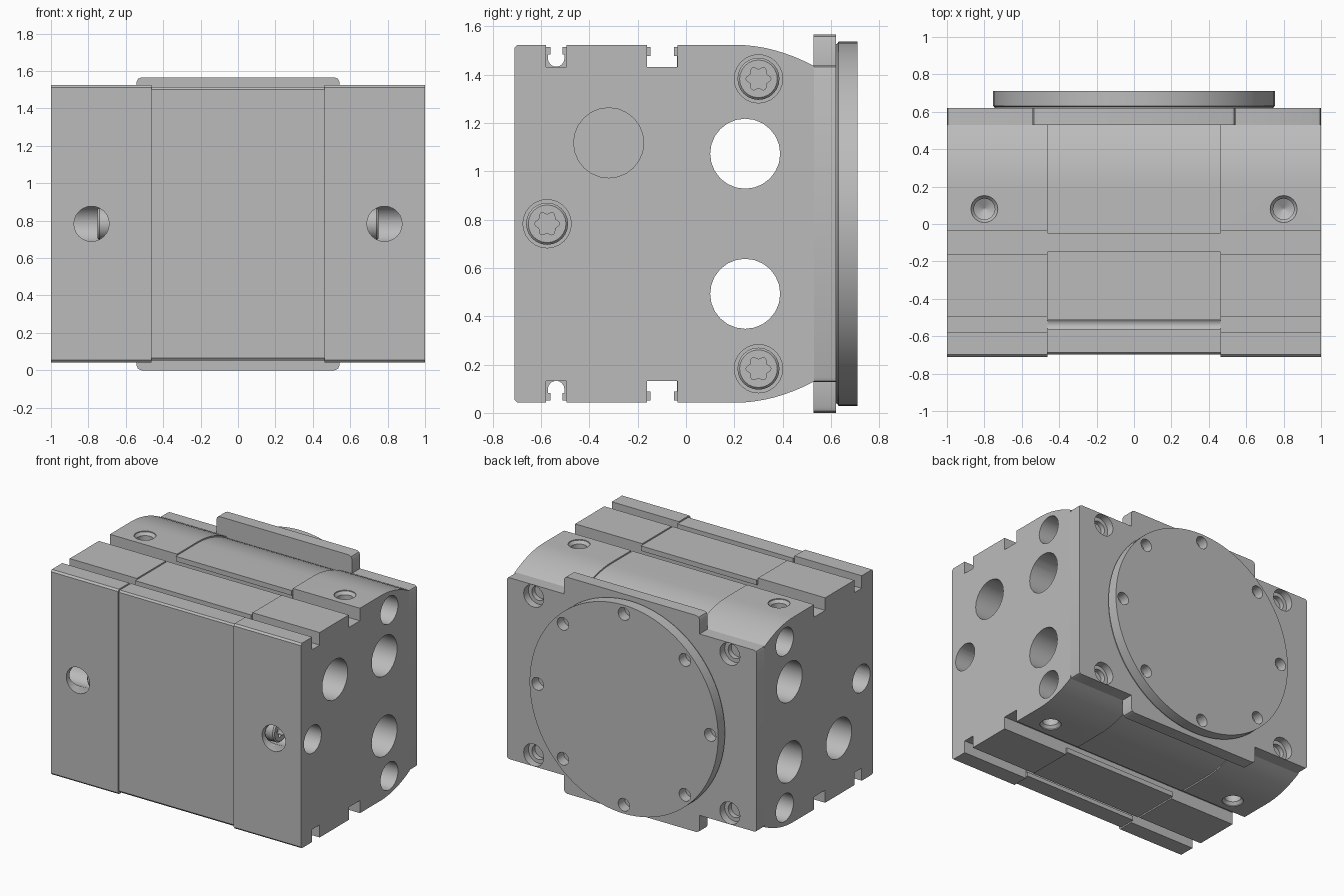
import bpy, math

if "Cube" in bpy.data.objects:
    bpy.data.objects.remove(bpy.data.objects["Cube"])

ZC = 0.783          # height of the horizontal symmetry plane
grey = bpy.data.materials.new("machined_grey")
grey.diffuse_color = (0.5, 0.5, 0.5, 1)
grey.use_nodes = True
grey.node_tree.nodes["Principled BSDF"].inputs["Base Color"].default_value = grey.diffuse_color


def loft(name, axis, rings):
    """Solid through rings of (offset along axis, 2D points); heights are relative to ZC."""
    place = {'x': lambda o, u, v: (o, u, v + ZC),
             'y': lambda o, u, v: (u, o, v + ZC),
             'z': lambda o, u, v: (u, v, o + ZC)}[axis]
    n = len(rings[0][1])
    verts = [place(o, u, v) for o, pts in rings for u, v in pts]
    faces = [tuple(range(n)), tuple(range((len(rings) - 1) * n, len(rings) * n))]
    for r in range(len(rings) - 1):
        for i in range(n):
            j = (i + 1) % n
            faces.append((r * n + i, r * n + j, r * n + n + j, r * n + n + i))
    me = bpy.data.meshes.new(name)
    me.from_pydata(verts, [], faces)
    ob = bpy.data.objects.new(name, me)
    bpy.context.collection.objects.link(ob)
    me.materials.append(grey)
    activate(ob)
    bpy.ops.object.mode_set(mode='EDIT')
    bpy.ops.mesh.select_all(action='SELECT')
    bpy.ops.mesh.normals_make_consistent(inside=False)
    bpy.ops.object.mode_set(mode='OBJECT')
    return ob


def activate(ob):
    bpy.ops.object.select_all(action='DESELECT')
    ob.select_set(True)
    bpy.context.view_layer.objects.active = ob


def circle(u, v, r, n):
    return [(u + r * math.cos(math.tau * i / n), v + r * math.sin(math.tau * i / n))
            for i in range(n)]


def rod(name, axis, u, v, steps, n=24):
    """Turned rod from (offset, radius) steps."""
    return loft(name, axis, [(o, circle(u, v, r, n)) for o, r in steps])


def cut(ob, cutter):
    cutter.hide_render = True
    mod = ob.modifiers.new("cut", 'BOOLEAN')
    mod.operation, mod.solver, mod.object = 'DIFFERENCE', 'EXACT', cutter
    activate(ob)
    bpy.ops.object.modifier_apply(modifier=mod.name)
    bpy.data.objects.remove(cutter)


def smooth(ob):
    activate(ob)
    bpy.ops.object.shade_smooth_by_angle(angle=math.radians(30))


def mirrored(half):
    return half + [(y, -h) for y, h in reversed(half)]


def crown(top):
    """Curved shoulder falling towards the flange."""
    return [(0.2 + 0.33 * t / 8, top - 0.088 * (t / 8) ** 2) for t in range(9)]


# Section of the end caps: plain rectangular slots
cap_profile = mirrored(
    [(-0.71, 0.728), (-0.698, 0.741),
     (-0.58, 0.741), (-0.58, 0.65), (-0.495, 0.65), (-0.495, 0.741),
     (-0.162, 0.741), (-0.162, 0.65), (-0.035, 0.65), (-0.035, 0.741)] + crown(0.741))

# Section of the middle body: slightly smaller, lipped slots, one round-bottomed
round_slot = [(-0.5375 - 0.0345 * math.cos(math.pi * i / 8),
               0.685 - 0.035 * math.sin(math.pi * i / 8)) for i in range(9)]
mid_profile = mirrored(
    [(-0.698, 0.718), (-0.688, 0.731), (-0.562, 0.731), (-0.562, 0.7), (-0.572, 0.7)]
    + round_slot
    + [(-0.503, 0.7), (-0.512, 0.7), (-0.512, 0.731),
       (-0.147, 0.731), (-0.147, 0.695), (-0.162, 0.695), (-0.162, 0.65),
       (-0.037, 0.65), (-0.037, 0.695), (-0.05, 0.695), (-0.05, 0.731)] + crown(0.731))

SCREWS = [(0.3, 0.6), (0.3, -0.6), (-0.575, 0)]

# Middle body with the two long through bores
middle = loft("middle_body", 'x', [(-0.463, mid_profile), (0.463, mid_profile)])
for h in (0.29, -0.29):
    cut(middle, rod("bore", 'x', 0.245, h, [(-0.6, 0.145), (0.6, 0.145)]))
smooth(middle)

# End caps with their bores, ports and screws
for s, side in ((1, "right"), (-1, "left")):
    cap = loft(side + "_end_cap", 'x', [(0.463 * s, cap_profile), (s, cap_profile)])
    for h in (0.29, -0.29):
        cut(cap, rod("bore", 'x', 0.245, h, [(0.4 * s, 0.145), (1.1 * s, 0.145)]))
    cut(cap, rod("blind_bore", 'x', -0.32, 0.335 * s, [(0.7 * s, 0.145), (1.1 * s, 0.145)]))
    for y, h in SCREWS:
        cut(cap, rod("screw_bore", 'x', y, h, [(0.67 * s, 0.1), (1.1 * s, 0.1)]))
    cut(cap, rod("front_port", 'y', 0.783 * s, 0, [(-0.8, 0.094), (-0.57, 0.094)]))
    for d in (1, -1):
        cut(cap, rod("side_port", 'z', 0.8 * s, 0.08,
                     [(0.8 * d, 0.072), (0.735 * d, 0.072), (0.715 * d, 0.056),
                      (0.62 * d, 0.056), (0.59 * d, 0.004)]))
    smooth(cap)
    for i, (y, h) in enumerate(SCREWS):
        screw = rod(f"{side}_screw_{i + 1}", 'x', y, h,
                    [(0.66 * s, 0.087), (0.74 * s, 0.087), (0.75 * s, 0.078)])
        lobes = []
        for k in range(36):
            a = math.tau * k / 36
            r = 0.045 + 0.007 * math.cos(6 * a)
            lobes.append((y + r * math.cos(a), h + r * math.sin(a)))
        cut(screw, loft("socket", 'x', [(0.7 * s, lobes), (0.8 * s, lobes)]))
        smooth(screw)

# Flange plate with taller central tabs
quarter = [(1, 0.635), (0.994, 0.65), (0.98, 0.656), (0.543, 0.656),
           (0.543, 0.757), (0.535, 0.775), (0.517, 0.783)]
upper = quarter + [(-x, h) for x, h in reversed(quarter)]
outline = upper + [(-x, -h) for x, h in upper]
flange = loft("flange_plate", 'y', [(0.528, outline), (0.62, outline)])
for x in (0.785, -0.785):
    for h in (0.575, -0.575):
        cut(flange, rod("counterbore", 'y', x, h,
                        [(0.5, 0.052), (0.565, 0.052), (0.565, 0.08), (0.7, 0.08)]))
smooth(flange)

# Round table with a ring of eight holes
table = rod("round_table", 'y', 0, 0,
            [(0.6, 0.745), (0.625, 0.745), (0.632, 0.754), (0.71, 0.754)], 96)
for i in range(8):
    a = math.tau * i / 8
    cut(table, rod("table_hole", 'y', 0.69 * math.cos(a), 0.69 * math.sin(a),
                   [(0.635, 0.046), (0.8, 0.046)], 20))
smooth(table)
